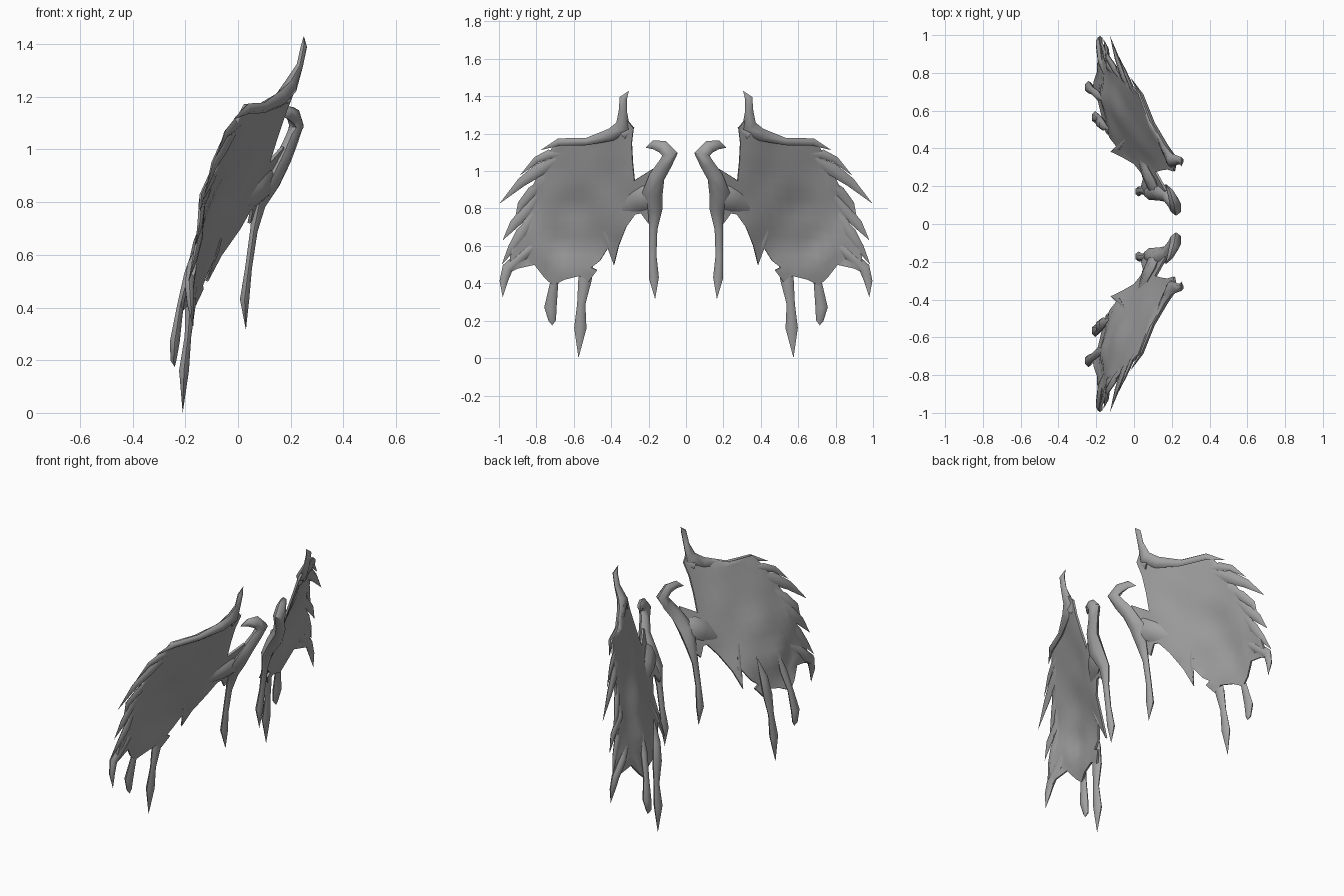
import bpy, bmesh, math
from mathutils import Vector
from mathutils.geometry import delaunay_2d_cdt

if "Cube" in bpy.data.objects:
    bpy.data.objects.remove(bpy.data.objects["Cube"])

skin = bpy.data.materials.new("grey_skin")
skin.diffuse_color = (0.36, 0.36, 0.36, 1)
skin.use_nodes = True
skin.node_tree.nodes["Principled BSDF"].inputs["Base Color"].default_value = skin.diffuse_color

# Guide points (y, z, x) of the curved sheet
GUIDES = [(.36, 1.25, .2), (.29, 1.1, .165), (.28, .96, .12), (.38, .5, -.12),
          (.15, .95, .165), (.15, .8, .075), (.25, .85, .08), (.3, .72, .02),
          (.55, 1.17, .08), (.68, 1.17, .03), (.78, 1.1, -.03), (.45, .95, .03),
          (.6, .8, -.1), (.7, 1.0, -.04), (.85, .85, -.13), (.89, .975, -.08),
          (.99, .83, -.12), (.98, .63, -.16), (.95, .5, -.17), (.8, .55, -.17),
          (.65, .43, -.18), (.66, .63, -.17), (.52, .45, -.15), (.5, .62, -.12)]


def plane(y, z):
    return .02 - .3 * (y - .6) + .35 * (z - 1)


def depth(y, z):
    """Tilted plane plus a smooth blend of the guide offsets."""
    total = weight = 0
    for gy, gz, gx in GUIDES:
        w = 1 / ((gy - y) ** 2 + (gz - z) ** 2 + .003) ** 1.5
        total += w * (gx - plane(gy, gz))
        weight += w
    return plane(y, z) + total / weight


def finish(bm, name, thickness=0):
    """Make the object, mirror it to the other wing and smooth it."""
    bmesh.ops.recalc_face_normals(bm, faces=bm.faces)
    me = bpy.data.meshes.new(name)
    bm.to_mesh(me)
    bm.free()
    me.materials.append(skin)
    ob = bpy.data.objects.new(name, me)
    bpy.context.collection.objects.link(ob)
    bpy.ops.object.select_all(action='DESELECT')
    ob.select_set(True)
    bpy.context.view_layer.objects.active = ob
    if thickness:
        mod = ob.modifiers.new("thickness", 'SOLIDIFY')
        mod.thickness, mod.offset = thickness, 0
        bpy.ops.object.modifier_apply(modifier=mod.name)
    mod = ob.modifiers.new("other_wing", 'MIRROR')
    mod.use_axis = (False, True, False)
    mod.use_clip = False
    mod.use_mirror_merge = False
    bpy.ops.object.modifier_apply(modifier=mod.name)
    bpy.ops.object.shade_smooth_by_angle(angle=math.radians(60))


def limb(name, pts, flat=.65, sides=6):
    """Tapered limb through (x, y, z, half width) or (y, z, half width)."""
    pts = [p if len(p) == 4 else (depth(p[0], p[1]), *p) for p in pts]
    pos = [Vector(p[:3]) for p in pts]
    bm = bmesh.new()
    rings = []
    for i, p in enumerate(pos):
        r = pts[i][3]
        if r == 0:
            rings.append([bm.verts.new(p)])
            continue
        t = (pos[min(i + 1, len(pos) - 1)] - pos[max(i - 1, 0)]).normalized()
        n = Vector((1, 0, 0))
        n = (n - t * n.dot(t)).normalized()
        s = t.cross(n)
        rings.append([bm.verts.new(p + s * r * math.cos(a) + n * r * flat * math.sin(a))
                      for a in (2 * math.pi * k / sides for k in range(sides))])
    for a, b in zip(rings, rings[1:]):
        for k in range(sides):
            j = (k + 1) % sides
            if len(a) == 1:
                bm.faces.new((a[0], b[j], b[k]))
            elif len(b) == 1:
                bm.faces.new((a[k], a[j], b[0]))
            else:
                bm.faces.new((a[k], a[j], b[j], b[k]))
    for ring in (rings[0], rings[-1]):
        if len(ring) > 1:
            bm.faces.new(ring)
    finish(bm, name)


# Wing membrane: outline (y, z) filled with a fine curved sheet
OUTLINE = [(.32, 1.28), (.36, 1.25), (.42, 1.215), (.54, 1.17), (.69, 1.17),
           (.73, 1.1), (.78, 1.0), (.83, .9), (.85, .8), (.88, .7), (.92, .62),
           (.94, .54), (.94, .46), (.9, .48), (.81, .5), (.755, .43), (.71, .39),
           (.65, .42), (.57, .44), (.52, .41), (.475, .47), (.505, .485),
           (.46, .52), (.41, .6), (.385, .5), (.36, .6), (.32, .7), (.27, .77),
           (.24, .775), (.2, .72), (.15, .78), (.15, .95), (.18, 1.01),
           (.275, .95), (.285, 1.05), (.29, 1.15), (.28, 1.23)]
n = len(OUTLINE)
grid = [(.15 + .05 * i, .4 + .05 * j) for i in range(17) for j in range(18)]
# keep grid points a little clear of the outline
grid = [g for g in grid if min(math.dist(g, o) for o in OUTLINE) > .02]
flat_pts = [Vector(p) for p in OUTLINE + grid]
res = delaunay_2d_cdt(flat_pts, [], [list(range(n))], 1, 1e-5)
bm = bmesh.new()
vs = [bm.verts.new((depth(p.x, p.y), p.x, p.y)) for p in res[0]]
for f in res[2]:
    bm.faces.new([vs[i] for i in f])
bmesh.ops.delete(bm, geom=[v for v in bm.verts if not v.link_faces], context='VERTS')
finish(bm, "wing_membrane", .012)

# Leading edge with the upright horn
limb("leading_edge_horn", [
    (.25, .305, 1.43, 0), (.25, .335, 1.39, .02), (.235, .338, 1.32, .022),
    (.2, .335, 1.24, .042), (.165, .4, 1.195, .034), (.1, .53, 1.158, .02),
    (.04, .68, 1.155, .02), (-.02, .778, 1.112, 0)])
limb("horn_spur", [(.34, 1.2, .03), (.275, 1.235, 0)])

# Hooked head, neck and hanging inner finger
limb("hooked_arm", [
    (.165, .215, 1.125, 0), (.19, .175, 1.14, .024), (.21, .125, 1.13, .035),
    (.222, .085, 1.09, .042), (.205, .11, 1.04, .036), (.175, .155, .97, .042),
    (.125, .18, .88, .055), (.08, .165, .79, .038), (.06, .175, .69, .022),
    (.04, .178, .55, .02), (.025, .172, .43, .027), (.03, .165, .315, 0)], .75)
limb("arm_joint", [(.16, .9, .03), (.2, .88, .075), (.27, .84, .065), (.36, .78, 0)], .45)

# Long clawed fingers under the wing
limb("long_finger", [
    (-.13, .5, .66, 0), (-.165, .525, .53, .03), (-.18, .54, .42, .036),
    (-.19, .56, .29, .022), (-.205, .565, .16, .033), (-.21, .575, 0, 0)])
limb("middle_finger", [
    (-.16, .655, .66, 0), (-.19, .68, .52, .027), (-.22, .705, .4, .022),
    (-.24, .725, .27, .033), (-.245, .715, .2, .02), (-.24, .715, .175, 0)])
limb("outer_finger", [
    (-.15, .76, .65, 0), (-.175, .87, .555, .03), (-.185, .955, .48, .03),
    (-.18, .975, .41, .022), (-.17, .98, .325, 0)])

# Ragged spikes along the outer edge
SPIKES = [
    [(.62, 1.11, 0), (.73, 1.09, .025), (.8, 1.06, .018), (.89, .975, 0)],
    [(.66, 1.09, 0), (.78, 1.01, .035), (.88, .94, .025), (.998, .825, 0)],
    [(.74, .98, 0), (.82, .89, .03), (.88, .82, .022), (.915, .74, 0)],
    [(.76, .92, 0), (.84, .8, .032), (.92, .715, .025), (.98, .63, 0)],
    [(.8, .8, 0), (.88, .67, .03), (.93, .59, .022), (.985, .5, 0)]]
for i, pts in enumerate(SPIKES):
    limb(f"edge_spike_{i + 1}", pts, .45)

# Short inner point of the membrane
limb("inner_point", [(.47, .8, 0), (.41, .62, .02), (.385, .495, 0)], .5)
